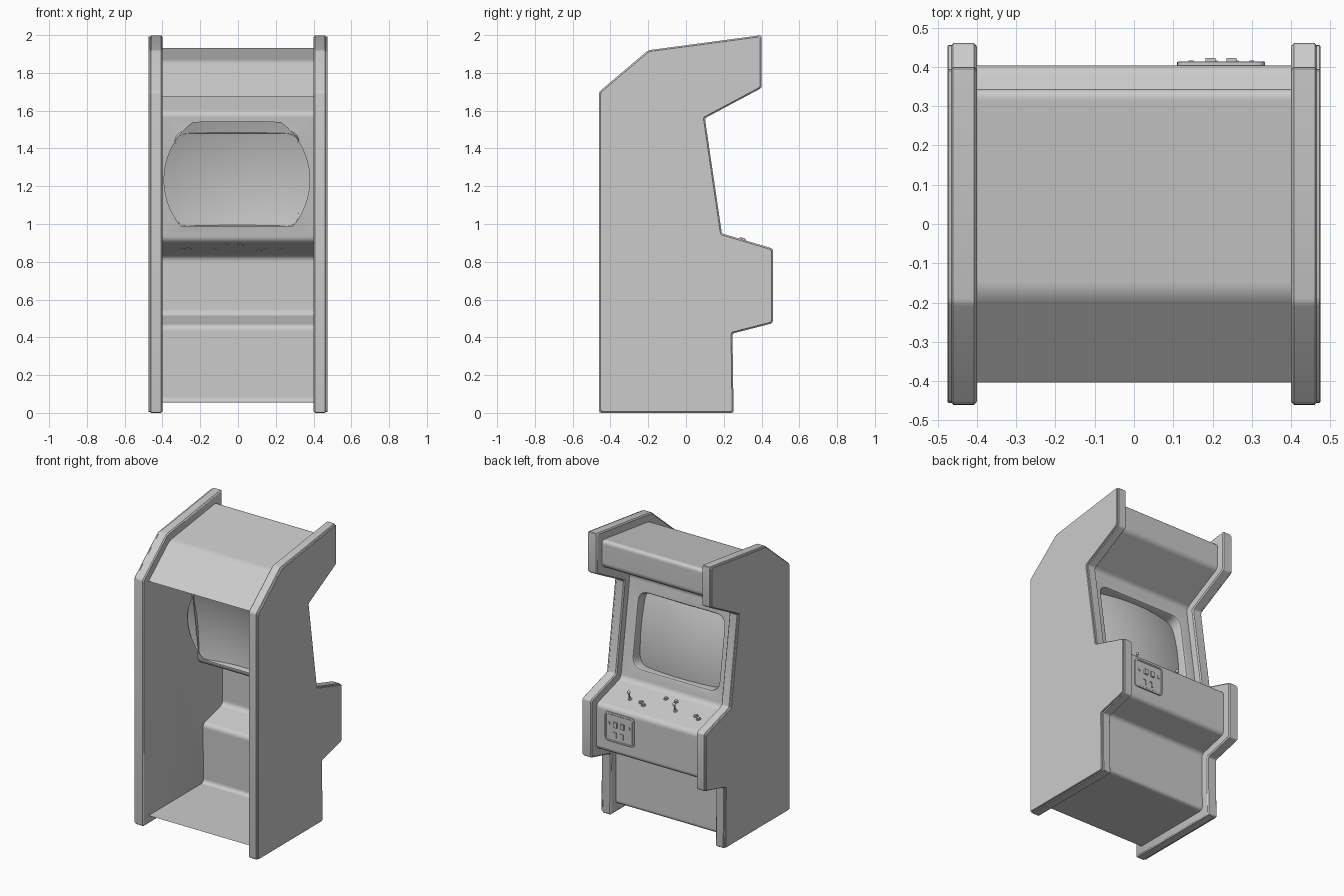
import bpy, bmesh, math
from mathutils import Vector, Matrix

if "Cube" in bpy.data.objects:
    bpy.data.objects.remove(bpy.data.objects["Cube"])

# Cabinet outline in (y, z), counter-clockwise from the lower back corner
PROFILE = [Vector(p) for p in [
    (-.46, 0), (.252, 0), (.246, .42), (.46, .475), (.46, .87), (.19, .95),
    (.10, 1.56), (.40, 1.72), (.40, 2.0), (-.20, 1.92), (-.46, 1.70)]]


def inset(pts, d):
    """Mitred inward offset of a counter-clockwise polygon."""
    out = []
    for i, p in enumerate(pts):
        a = (p - pts[i - 1]).normalized()
        b = (pts[(i + 1) % len(pts)] - p).normalized()
        na, nb = Vector((-a.y, a.x)), Vector((-b.y, b.x))
        out.append(p + (na + nb) * d / (1 + na.dot(nb)))
    return out


def rounded(pts, r, n=4, is_open=False):
    """Replace corners by small curves."""
    out = []
    for i, p in enumerate(pts):
        if is_open and i in (0, len(pts) - 1):
            out.append(p)
            continue
        a = p + (pts[i - 1] - p).normalized() * r
        b = p + (pts[(i + 1) % len(pts)] - p).normalized() * r
        for k in range(n + 1):
            t = k / n
            out.append(a * (1 - t) ** 2 + p * 2 * t * (1 - t) + b * t * t)
    return out


def finish(bm, name, recalc=True):
    if recalc:
        bmesh.ops.recalc_face_normals(bm, faces=bm.faces[:])
    me = bpy.data.meshes.new(name)
    bm.to_mesh(me)
    bm.free()
    ob = bpy.data.objects.new(name, me)
    bpy.context.collection.objects.link(ob)
    bpy.ops.object.select_all(action='DESELECT')
    ob.select_set(True)
    bpy.context.view_layer.objects.active = ob
    bpy.ops.object.shade_smooth_by_angle(angle=math.radians(32))
    return ob


def bridge(bm, a, b):
    for i in range(len(a)):
        j = (i + 1) % len(a)
        bm.faces.new((a[i], a[j], b[j], b[i]))


# Side panels: outline lofted across x, with edge trim standing slightly proud
for side, label in ((1, "right"), (-1, "left")):
    bm = bmesh.new()
    rings = []
    for x, d in ((.400, .008), (.407, 0), (.460, 0), (.464, .005), (.472, .005), (.475, .008)):
        loop = rounded(inset(PROFILE, d), .012, 3)
        rings.append([bm.verts.new((side * x, p.x, p.y)) for p in loop])
    for a, b in zip(rings, rings[1:]):
        bridge(bm, a, b)
    bm.faces.new(rings[0])
    bm.faces.new(rings[-1])
    finish(bm, label + "_side_panel")

# Screen frame of reference: u across, v up the sloped panel, w outward
INNER = inset(PROFILE, .056)
lo, hi = INNER[5], INNER[6]
up2 = (hi - lo).normalized()
mid2 = lo + up2 * ((1.245 - lo.y) / up2.y)


def on_screen(u, v, w):
    return Vector((u - .006, mid2.x + up2.x * v + up2.y * w, mid2.y + up2.y * v - up2.x * w))


# Inner shell, open at the back, with a rounded screen opening
bm = bmesh.new()
path = rounded(INNER, .03, 5, is_open=True)
L = [bm.verts.new((-.402, p.x, p.y)) for p in path]
R = [bm.verts.new((.402, p.x, p.y)) for p in path]
for i in range(len(path) - 1):
    m = (path[i] + path[i + 1]) / 2
    if m.x > 0 and 1.1 < m.y < 1.4:
        panel = (L[i], R[i], R[i + 1], L[i + 1])
    else:
        bm.faces.new((L[i], R[i], R[i + 1], L[i + 1]))


def opening(grow, w):
    hw, hh = .325 + grow, .248 + grow
    c = [Vector(p) for p in ((-hw, -hh), (hw, -hh), (hw, hh), (-hw, hh))]
    return [bm.verts.new(on_screen(p.x, p.y, w)) for p in rounded(c, .07 + grow, 8)]


frame = [opening(.014, 0), opening(.006, -.004), opening(0, -.015), opening(0, -.08)]
edges = []
for loop in (panel, frame[0]):
    for i in range(len(loop)):
        a, b = loop[i], loop[(i + 1) % len(loop)]
        edges.append(bm.edges.get((a, b)) or bm.edges.new((a, b)))
bmesh.ops.triangle_fill(bm, edges=edges, use_beauty=True)
for a, b in zip(frame, frame[1:]):
    bridge(bm, a, b)
shell = finish(bm, "cabinet_shell")
mod = shell.modifiers.new("even_shading", 'WEIGHTED_NORMAL')
mod.keep_sharp = True

# Bulging screen glass: round cap trimmed flat at top and bottom
bm = bmesh.new()
RAD, rows, cols = .388, 20, 24
grid = []
for j in range(rows + 1):
    v = -.25 + .56 * j / rows
    half = math.sqrt(RAD ** 2 - v * v)
    row = []
    for i in range(cols + 1):
        u = half * (2 * i / cols - 1)
        w = -.012 - .065 * (u * u + v * v) / RAD ** 2
        row.append(bm.verts.new(on_screen(u, v, w)))
    grid.append(row)
for j in range(rows):
    for i in range(cols):
        bm.faces.new((grid[j][i], grid[j][i + 1], grid[j + 1][i + 1], grid[j + 1][i]))
finish(bm, "screen_glass", recalc=False)

# Control deck: helper matrix placing parts on the sloped plane
p4, p5 = INNER[4], INNER[5]
slope = (p5.y - p4.y) / (p5.x - p4.x)
tilt = Matrix.Rotation(math.atan(slope), 4, 'X')


def on_deck(x, y, h):
    base = Matrix.Translation((x, y, p4.y + (y - p4.x) * slope))
    return base @ tilt @ Matrix.Translation((0, 0, h))


def rod(bm, x, y, r1, r2, h0, h1, n=16):
    bmesh.ops.create_cone(bm, cap_ends=True, segments=n, radius1=r1, radius2=r2,
                          depth=h1 - h0, matrix=on_deck(x, y, (h0 + h1) / 2))


# Joysticks
for k, (x, y) in enumerate(((.226, .288), (-.112, .275))):
    bm = bmesh.new()
    rod(bm, x, y, .015, .012, -.002, .006)
    rod(bm, x, y, .005, .005, 0, .05, 10)
    bmesh.ops.create_uvsphere(bm, u_segments=14, v_segments=8, radius=.011,
                              matrix=on_deck(x, y, .055))
    finish(bm, "joystick_%d" % (k + 1))

# Buttons: two per player, plus a start pair
bm = bmesh.new()
for x, y in ((.142, .288), (.112, .305), (.012, .2), (-.066, .2), (-.265, .268), (-.295, .285)):
    rod(bm, x, y, .016, .015, -.002, .006)
    rod(bm, x, y, .010, .009, .006, .012)
finish(bm, "buttons")

# Coin door plate with rounded corners
Y0 = INNER[4].x
bm = bmesh.new()


def plate(grow, y):
    c = [Vector(p) for p in ((.11 - grow, .60 - grow), (.334 + grow, .60 - grow),
                             (.334 + grow, .80 + grow), (.11 - grow, .80 + grow))]
    return [bm.verts.new((p.x, y, p.y)) for p in rounded(c, .025 + grow, 5)]


rings = [plate(0, Y0 - .002), plate(0, Y0 + .008), plate(-.003, Y0 + .010),
         plate(-.010, Y0 + .010), plate(-.013, Y0 + .007)]
for a, b in zip(rings, rings[1:]):
    bridge(bm, a, b)
bm.faces.new(rings[-1])
finish(bm, "coin_door")

# Coin mechanisms, return slots and locks
bm = bmesh.new()
for x, z, w, h, d in ((.195, .725, .026, .036, .018), (.248, .725, .026, .036, .018),
                      (.195, .650, .008, .034, .012), (.248, .650, .008, .034, .012),
                      (.202, .668, .022, .007, .012), (.255, .668, .022, .007, .012),
                      (.145, .725, .012, .018, .012), (.300, .725, .012, .018, .012)):
    m = Matrix.Translation((x, Y0 + d / 2, z)) @ Matrix.Diagonal((w, d, h, 1))
    bmesh.ops.create_cube(bm, size=1, matrix=m)
finish(bm, "coin_slots")
